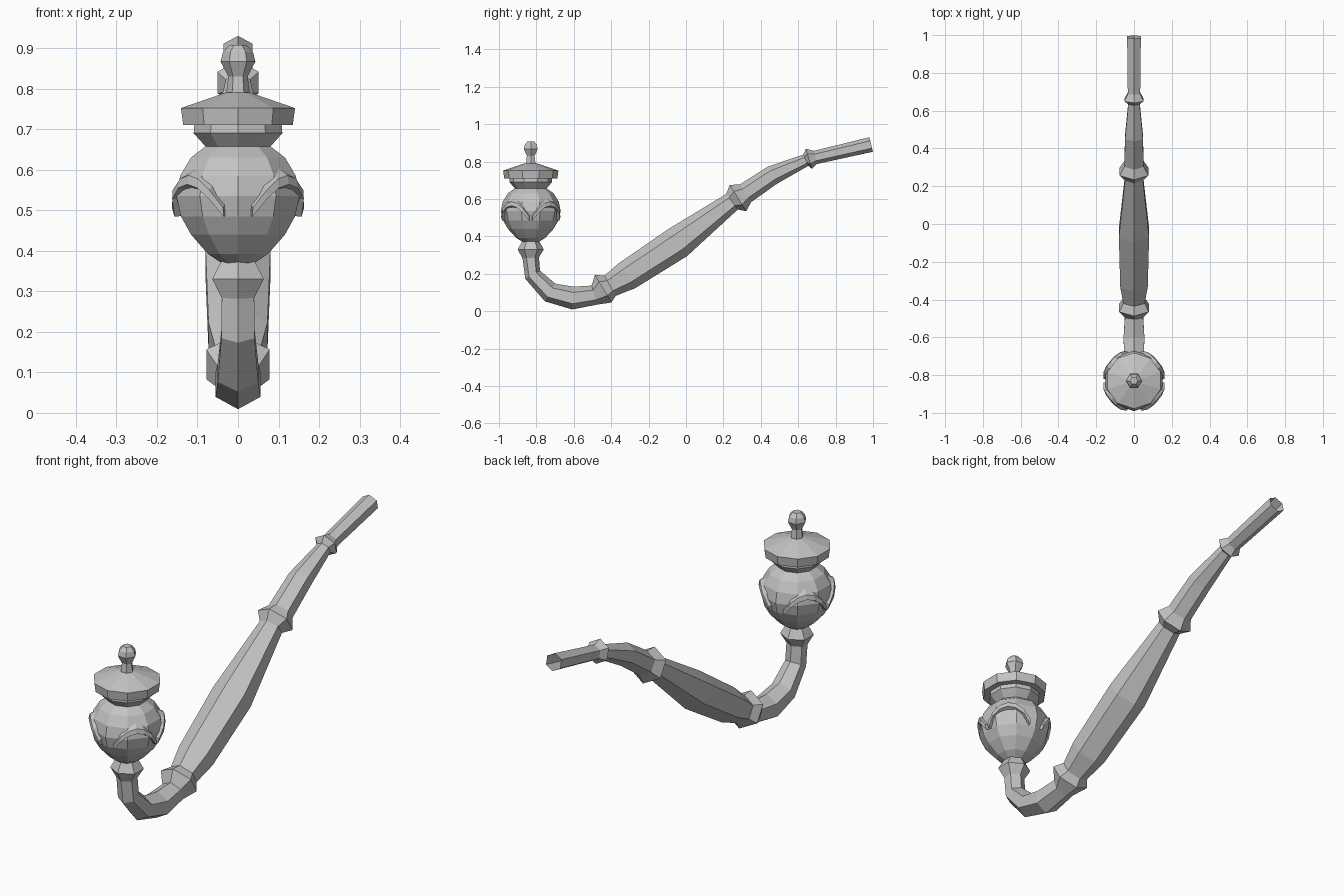
import bpy, bmesh, math
from mathutils import Vector

if "Cube" in bpy.data.objects:
    bpy.data.objects.remove(bpy.data.objects["Cube"])

grey = bpy.data.materials.new("plain grey")
grey.diffuse_color = (0.55, 0.55, 0.55, 1)
grey.use_nodes = True
grey.node_tree.nodes["Principled BSDF"].inputs["Base Color"].default_value = grey.diffuse_color
BOWL_Y = -0.83


def finish(name, rings, cap_start=True, cap_end=True):
    """Skin a list of equal-length vertex rings into one flat shaded object."""
    bm = bmesh.new()
    loops = [[bm.verts.new(p) for p in ring] for ring in rings]
    n = len(loops[0])
    for a, b in zip(loops, loops[1:]):
        for i in range(n):
            j = (i + 1) % n
            bm.faces.new((a[i], a[j], b[j], b[i]))
    if cap_start:
        bm.faces.new(loops[0])
    if cap_end:
        bm.faces.new(loops[-1])
    bmesh.ops.recalc_face_normals(bm, faces=bm.faces)
    mesh = bpy.data.meshes.new(name)
    bm.to_mesh(mesh)
    bm.free()
    mesh.materials.append(grey)
    obj = bpy.data.objects.new(name, mesh)
    bpy.context.collection.objects.link(obj)
    return obj


def lathe(name, profile, sides, start=-90):
    """Turn (radius, height) pairs around the bowl axis."""
    rings = []
    for r, z in profile:
        ring = []
        for i in range(sides):
            a = math.radians(start) + math.tau * i / sides
            ring.append((r * math.cos(a), BOWL_Y + r * math.sin(a), z))
        rings.append(ring)
    return finish(name, rings)


def hex_tube(name, stations):
    """Six-sided tube in the yz plane; stations are (y, z, radius)."""
    pts = [Vector((0, y, z)) for y, z, r in stations]
    rings = []
    for i, (y, z, r) in enumerate(stations):
        t = (pts[min(i + 1, len(pts) - 1)] - pts[max(i - 1, 0)]).normalized()
        nrm = Vector((0, -t.z, t.y))
        ring = []
        for k in range(6):
            a = math.tau * k / 6
            side = Vector((1.05 * r * math.sin(a), 0, 0))
            ring.append(pts[i] + nrm * r * math.cos(a) + side)
        rings.append(ring)
    return finish(name, rings, True, False)


# Curved stem with its neck ring and three collars, open at the mouthpiece
hex_tube("stem", [
    (-0.83, 0.38, 0.042), (-0.83, 0.33, 0.070), (-0.83, 0.285, 0.044),
    (-0.82, 0.195, 0.045), (-0.727, 0.10, 0.055), (-0.605, 0.07, 0.061),
    (-0.489, 0.086, 0.053), (-0.443, 0.12, 0.086), (-0.406, 0.136, 0.062),
    (-0.315, 0.19, 0.080), (-0.045, 0.366, 0.088),
    (0.246, 0.585, 0.052), (0.278, 0.605, 0.083), (0.318, 0.63, 0.056),
    (0.462, 0.727, 0.052),
    (0.641, 0.807, 0.033), (0.657, 0.815, 0.056), (0.692, 0.822, 0.036),
    (0.99, 0.891, 0.040)])

# Round bowl
bowl_profile = [(0.035, 0.365), (0.078, 0.392), (0.122, 0.44), (0.148, 0.485),
                (0.160, 0.535), (0.150, 0.585), (0.122, 0.63), (0.085, 0.657)]
lathe("bowl", bowl_profile, 10)

# Rim and lid
lathe("bowl_rim", [(0.082, 0.655), (0.115, 0.69), (0.113, 0.715)], 10)
lathe("lid", [(0.142, 0.71), (0.148, 0.752), (0.032, 0.79)], 10)

# Lid knob
lathe("lid_knob", [(0.030, 0.78), (0.024, 0.83), (0.043, 0.867),
                   (0.037, 0.89), (0.020, 0.908)], 6, 0)


def bowl_radius(z):
    for (r0, z0), (r1, z1) in zip(bowl_profile, bowl_profile[1:]):
        if z0 <= z <= z1:
            return r0 + (r1 - r0) * (z - z0) / (z1 - z0)


# Arched carved ridges on the four diagonals of the bowl
def arch(name, sx, sy):
    rings = []
    for i in range(7):
        u = -1 + i / 3
        a = math.radians(50 + 37 * u)      # angle away from the front or back
        z = 0.50 + 0.08 * (1 - u * u)
        half = 0.026 - 0.012 * abs(u)
        ring = []
        for dz, dr in ((half, -0.010), (0.006, 0.010), (-0.016, 0.010), (-half, -0.012)):
            r = bowl_radius(z + dz) + dr
            ring.append((sx * r * math.sin(a), BOWL_Y + sy * r * math.cos(a), z + dz))
        rings.append(ring)
    finish(name, rings)


for sx, side in ((-1, "left"), (1, "right")):
    for sy, end in ((-1, "front"), (1, "back")):
        arch(f"bowl_arch_{end}_{side}", sx, sy)
